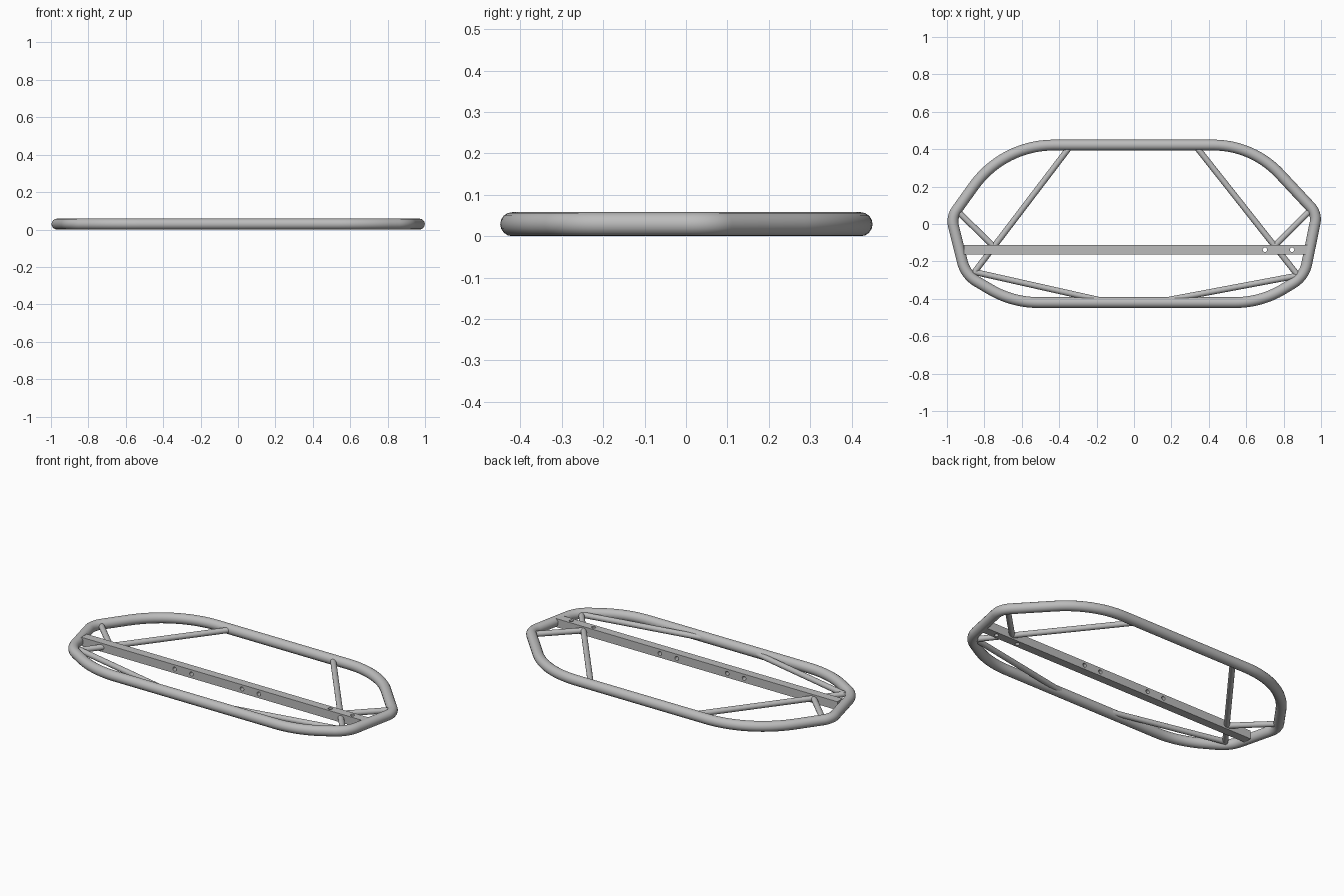
import bpy
from math import tan, pi
from mathutils import Vector

if "Cube" in bpy.data.objects:
    bpy.data.objects.remove(bpy.data.objects["Cube"])

steel = bpy.data.materials.new("grey_steel")
steel.use_nodes = True
colour = (0.5, 0.5, 0.5, 1)
steel.diffuse_color = colour
steel.node_tree.nodes["Principled BSDF"].inputs["Base Color"].default_value = colour

MID = 0.029      # height of every tube axis
TUBE = 0.029     # main tube radius
ROD = 0.016      # brace radius


def fillet(corners, steps=14):
    """Round each (x, y, tangent length) corner of a closed outline."""
    path = []
    for i, (x, y, t) in enumerate(corners):
        p = Vector((x, y))
        a = Vector(corners[i - 1][:2])
        b = Vector(corners[(i + 1) % len(corners)][:2])
        start, end = p + (a - p).normalized() * t, p + (b - p).normalized() * t
        turn = (p - a).angle(b - p)
        radius = t / tan(turn / 2)
        bis = (start + end) / 2 - p
        centre = p + bis.normalized() * (radius * radius + t * t) ** 0.5
        u, v = start - centre, end - centre
        for k in range(steps + 1):
            d = u.slerp(v, k / steps)
            path.append(centre + d.normalized() * radius)
    return path


def tube(name, points, radius, closed=False):
    curve = bpy.data.curves.new(name, "CURVE")
    curve.dimensions = "3D"
    curve.bevel_depth = radius
    curve.bevel_resolution = 6
    curve.use_fill_caps = True
    spline = curve.splines.new("POLY")
    spline.points.add(len(points) - 1)
    for sp, p in zip(spline.points, points):
        sp.co = (p[0], p[1], MID, 1)
    spline.use_cyclic_u = closed
    spline.use_smooth = True
    curve.materials.append(steel)
    ob = bpy.data.objects.new(name, curve)
    bpy.context.collection.objects.link(ob)
    bpy.ops.object.select_all(action="DESELECT")
    ob.select_set(True)
    bpy.context.view_layer.objects.active = ob
    bpy.ops.object.convert(target="MESH")
    bpy.ops.object.shade_smooth_by_angle(angle=pi / 4)


# Outer hoop: slightly uneven rounded octagon
hoop = fillet([
    (0.635, 0.422, 0.21), (0.978, 0.055, 0.05), (0.91, -0.28, 0.07), (0.68, -0.42, 0.14),
    (-0.65, -0.42, 0.14), (-0.90, -0.272, 0.07), (-0.977, 0.035, 0.05), (-0.70, 0.422, 0.27),
])
tube("outer_hoop", hoop, TUBE, closed=True)

# Thin braces tying the hoop to the crossbar
tube("right_long_brace", [(-0.345, 0.41), (-0.855, -0.26)], ROD)
tube("right_short_brace", [(-0.95, 0.075), (-0.745, -0.125)], ROD)
tube("right_lower_brace", [(-0.86, -0.255), (-0.16, -0.412)], ROD)
tube("left_long_brace", [(0.335, 0.41), (0.88, -0.28)], ROD)
tube("left_short_brace", [(0.945, 0.075), (0.745, -0.125)], ROD)
tube("left_lower_brace", [(0.88, -0.275), (0.15, -0.412)], ROD)

# Crossbar with drilled holes
BAR_Y = -0.138
bpy.ops.mesh.primitive_cube_add(size=1, location=(0.01, BAR_Y, MID))
bar = bpy.context.object
bar.name = "crossbar"
bar.scale = (1.84, 0.05, 0.05)
bpy.ops.object.transform_apply(location=False, rotation=False, scale=True)
bar.data.materials.append(steel)


def drill(x, rotation):
    bpy.ops.mesh.primitive_cylinder_add(vertices=20, radius=0.012, depth=0.2,
                                        location=(x, BAR_Y, MID), rotation=rotation)
    cutter = bpy.context.object
    cutter.name = "hole_cutter"
    cutter.data.materials.append(steel)
    mod = bar.modifiers.new("hole", "BOOLEAN")
    mod.operation = "DIFFERENCE"
    mod.solver = "EXACT"
    mod.object = cutter
    bpy.context.view_layer.objects.active = bar
    bpy.ops.object.modifier_apply(modifier=mod.name)
    bpy.data.objects.remove(cutter)


for x in (0.70, 0.845):
    drill(x, (0, 0, 0))
for x in (-0.30, -0.19, 0.14, 0.25):
    drill(x, (pi / 2, 0, 0))
